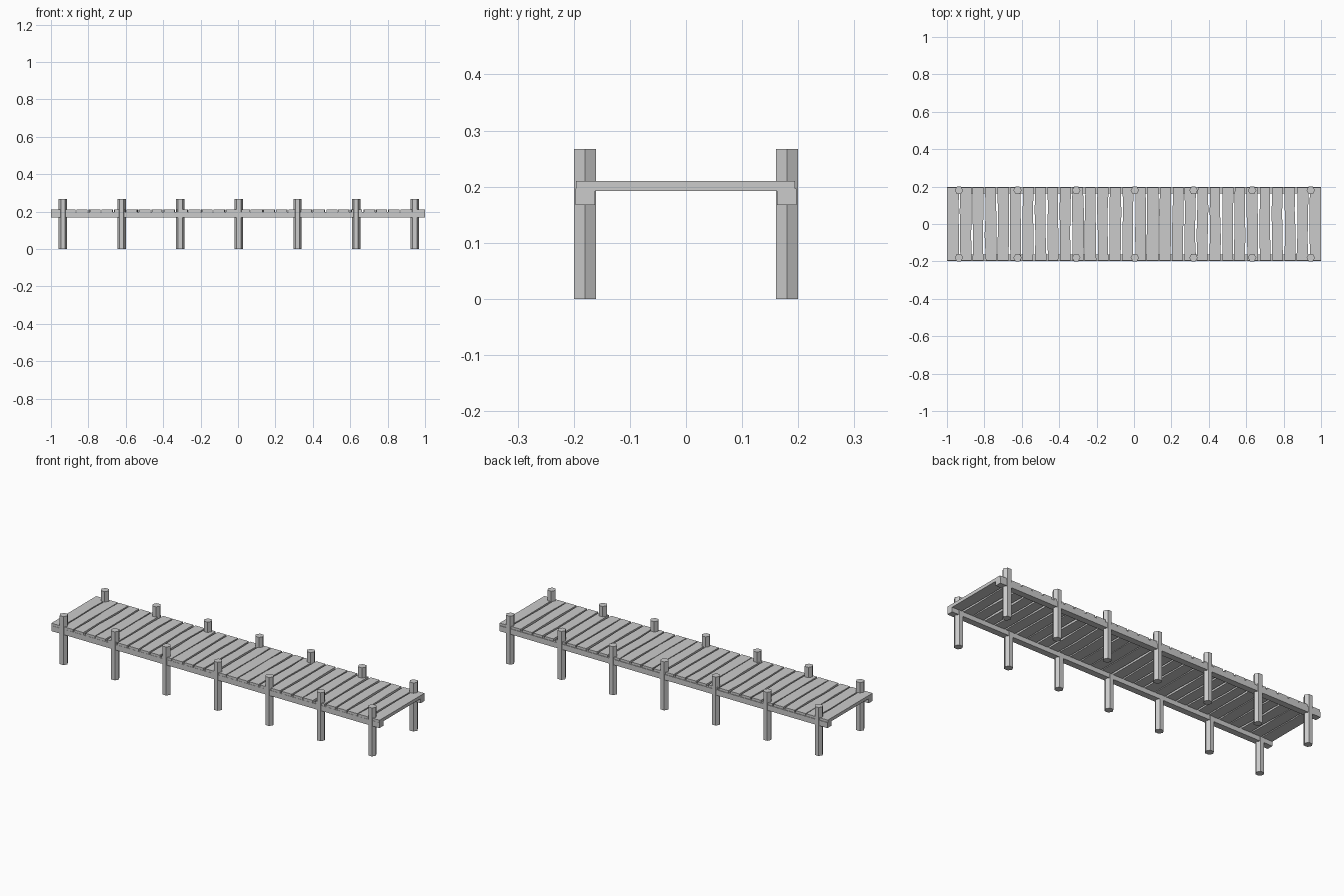
import bpy, bmesh, math, random

if "Cube" in bpy.data.objects:
    bpy.data.objects.remove(bpy.data.objects["Cube"])

random.seed(7)
wood = bpy.data.materials.new("grey wood")
wood.diffuse_color = (0.6, 0.6, 0.6, 1)
wood.use_nodes = True
wood.node_tree.nodes["Principled BSDF"].inputs["Base Color"].default_value = wood.diffuse_color


def finish(bm, name):
    bmesh.ops.recalc_face_normals(bm, faces=bm.faces)
    mesh = bpy.data.meshes.new(name)
    bm.to_mesh(mesh)
    bm.free()
    mesh.materials.append(wood)
    obj = bpy.data.objects.new(name, mesh)
    bpy.context.collection.objects.link(obj)


def prism(name, outline, z0, z1):
    """Extrude a flat outline upward from z0 to z1."""
    bm = bmesh.new()
    low = [bm.verts.new((x, y, z0)) for x, y in outline]
    high = [bm.verts.new((x, y, z1)) for x, y in outline]
    bm.faces.new(low)
    bm.faces.new(high)
    n = len(outline)
    for i in range(n):
        j = (i + 1) % n
        bm.faces.new((low[i], low[j], high[j], high[i]))
    finish(bm, name)


# Hexagonal posts and long side beams on both sides
for side in (-1, 1):
    label = "front" if side < 0 else "back"
    for i in range(7):
        cx, cy = -0.936 + i * 0.3135, side * 0.18
        ring = [(cx + 0.0225 * math.cos(a * math.pi / 3),
                 cy + 0.0225 * math.sin(a * math.pi / 3)) for a in range(6)]
        prism(f"{label}_post_{i + 1}", ring, 0, 0.267)
    a, b = side * 0.162, side * 0.197
    prism(f"{label}_beam", [(-1, a), (1, a), (1, b), (-1, b)], 0.167, 0.197)

# Deck planks with slightly uneven long edges
COUNT = 30
pitch = 2 / COUNT
for i in range(COUNT):
    x0, x1 = -1 + i * pitch, -1 + (i + 1) * pitch
    ys = (-0.196, -0.06, 0.07, 0.194)
    left = [(x0 + (random.uniform(0.001, 0.008) if i else 0), y) for y in ys]
    right = [(x1 - (random.uniform(0.001, 0.008) if i < COUNT - 1 else 0), y) for y in ys]
    prism(f"deck_plank_{i + 1}", left + right[::-1], 0.192, 0.21)
